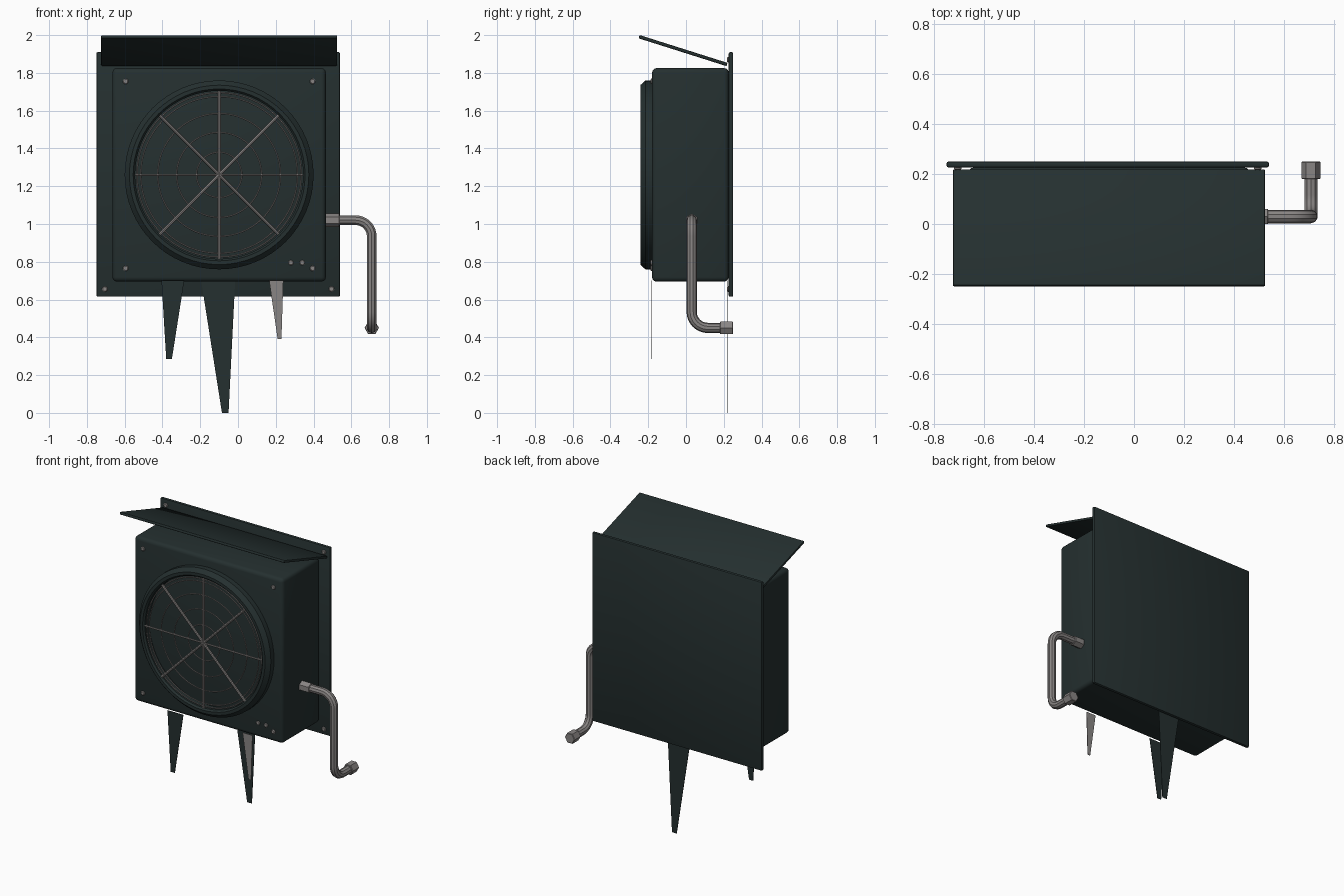
import bpy, bmesh
from math import pi, sin, cos, atan2, radians
from mathutils import Vector, Matrix

if "Cube" in bpy.data.objects:
    bpy.data.objects.remove(bpy.data.objects["Cube"], do_unlink=True)


def material(name, rgb):
    m = bpy.data.materials.new(name)
    m.use_nodes = True
    m.diffuse_color = (*rgb, 1)
    m.node_tree.nodes["Principled BSDF"].inputs["Base Color"].default_value = (*rgb, 1)
    return m


DARK = material("dark slate", (0.018, 0.029, 0.029))
STEEL = material("grey steel", (0.25, 0.235, 0.23))
CX, CZ = -0.1, 1.26          # axis of the fan opening


def finish(obj, name, mat, smooth=True):
    obj.name = name
    obj.data.materials.clear()
    obj.data.materials.append(mat)
    if smooth:
        bpy.ops.object.select_all(action="DESELECT")
        obj.select_set(True)
        bpy.context.view_layer.objects.active = obj
        bpy.ops.object.shade_smooth_by_angle(angle=radians(35))
    return obj


def from_bmesh(bm, name, mat, smooth=True):
    bmesh.ops.recalc_face_normals(bm, faces=bm.faces)
    mesh = bpy.data.meshes.new(name)
    bm.to_mesh(mesh)
    bm.free()
    obj = bpy.data.objects.new(name, mesh)
    bpy.context.collection.objects.link(obj)
    return finish(obj, name, mat, smooth)


def box(name, center, size, bevel, mat, segments=3, tilt=0):
    bm = bmesh.new()
    bmesh.ops.create_cube(bm, size=1, matrix=Matrix.Diagonal((*size, 1)))
    bmesh.ops.bevel(bm, geom=bm.edges[:], offset=bevel, segments=segments,
                    profile=0.5, affect="EDGES")
    obj = from_bmesh(bm, name, mat)
    obj.location = center
    obj.rotation_euler.x = tilt
    return obj


def rod(name, a, b, radius, mat, sides=12, bevel=0, spin=0):
    a, b = Vector(a), Vector(b)
    bm = bmesh.new()
    bmesh.ops.create_cone(bm, cap_ends=True, segments=sides, radius1=radius,
                          radius2=radius, depth=(b - a).length,
                          matrix=Matrix.Rotation(spin, 4, "Z"))
    if bevel:
        caps = [e for e in bm.edges if abs(e.verts[0].co.z - e.verts[1].co.z) < 1e-4]
        bmesh.ops.bevel(bm, geom=caps, offset=bevel, segments=1, affect="EDGES")
    obj = from_bmesh(bm, name, mat)
    obj.rotation_mode = "QUATERNION"
    obj.rotation_quaternion = (b - a).to_track_quat("Z", "Y")
    obj.location = (a + b) / 2
    return obj


def spike(name, y, top, bottom, z0, z1, mat):
    bm = bmesh.new()
    for dy in (-0.0015, 0.0015):
        bm.faces.new([bm.verts.new((x, y + dy, z)) for x, z in
                      ((top[0], z1), (top[1], z1), (bottom[1], z0), (bottom[0], z0))])
    bmesh.ops.bridge_loops(bm, edges=bm.edges[:])
    return from_bmesh(bm, name, mat, smooth=False)


# Housing, mounting plate and sloping rain hood
box("housing", (CX, 0.023, CZ), (1.13, 0.406, 1.13), 0.024, DARK)
box("back_plate", (-0.105, 0.238, 1.2625), (1.29, 0.024, 1.295), 0.008, DARK, 2)
low, high = Vector((0, 0.212, 1.846)), Vector((0, -0.243, 1.99))
run = low - high
box("rain_hood", (CX, (low.y + high.y) / 2, (low.z + high.z) / 2),
    (1.25, run.length + 0.012, 0.018), 0.006, DARK, 2, atan2(run.z, run.y))

# Chamfered collar around the fan opening
bm = bmesh.new()
profile = [(0.5, -0.17), (0.5, -0.215), (0.475, -0.242), (0.455, -0.242),
           (0.445, -0.23), (0.445, -0.17)]
ring = [bm.verts.new((r, y, 0)) for r, y in profile]
edges = [bm.edges.new((ring[i], ring[i - 1])) for i in range(len(ring))]
bmesh.ops.spin(bm, geom=ring + edges, cent=(0, 0, 0), axis=(0, 1, 0),
               angle=2 * pi, steps=64, use_merge=True)
bmesh.ops.remove_doubles(bm, verts=bm.verts, dist=1e-4)
from_bmesh(bm, "fan_collar", DARK).location = (CX, 0, CZ)

# Wire guard: concentric wires and crossing bars
for i, r in enumerate((0.12, 0.225, 0.325, 0.415, 0.435)):
    bpy.ops.mesh.primitive_torus_add(location=(CX, -0.225, CZ), rotation=(pi / 2, 0, 0),
                                     major_radius=r, minor_radius=0.004,
                                     major_segments=64, minor_segments=6)
    finish(bpy.context.object, f"guard_wire_{i + 1}", STEEL)
for i in range(4):
    d = Vector((cos(i * pi / 4), 0, sin(i * pi / 4))) * 0.445
    c = Vector((CX, -0.23, CZ))
    rod(f"guard_bar_{i + 1}", c - d, c + d, 0.006 if i == 0 else 0.009, STEEL, 8)

# Screws on the housing and plate, and two indicator studs
for sx in (-1, 1):
    for sz in (-1, 1):
        tag = f"{'left' if sx > 0 else 'right'}_{'top' if sz > 0 else 'bottom'}"
        x, z = CX + sx * 0.495, CZ + sz * 0.495
        rod(f"housing_screw_{tag}", (x, -0.17, z), (x, -0.187, z), 0.015, STEEL, 12, 0.004)
        x, z = -0.105 + sx * 0.6, 1.2625 + sz * 0.607
        rod(f"plate_screw_{tag}", (x, 0.23, z), (x, 0.217, z), 0.015, STEEL, 12, 0.004)
for i, x in enumerate((0.28, 0.34)):
    rod(f"indicator_stud_{i + 1}", (x, -0.17, 0.795), (x, -0.187, 0.795), 0.014, STEEL, 12, 0.003)

# Flat tapered ground spikes
spike("front_right_spike", -0.185, (-0.405, -0.285), (-0.38, -0.35), 0.285, 0.7, DARK)
spike("front_left_spike", -0.185, (0.165, 0.24), (0.21, 0.23), 0.39, 0.7, STEEL)
spike("rear_spike", 0.222, (-0.195, -0.015), (-0.085, -0.05), 0, 0.7, DARK)

# Bent pipe with filleted corners
path = [Vector(p) for p in ((0.46, 0.03, 1.02), (0.708, 0.03, 1.02),
                            (0.708, 0.03, 0.45), (0.708, 0.2, 0.45))]
points, bend = [path[0]], 0.085
for p, c, n in zip(path, path[1:], path[2:]):
    a, b = (c - p).normalized() * bend, (n - c).normalized() * bend
    for k in range(9):
        t = k * pi / 16
        points.append(c - a + b - b * cos(t) + a * sin(t))
points.append(path[-1])
curve = bpy.data.curves.new("pipe", "CURVE")
curve.dimensions = "3D"
curve.bevel_depth = 0.027
curve.bevel_resolution = 3
curve.use_fill_caps = True
spline = curve.splines.new("POLY")
spline.points.add(len(points) - 1)
for sp, co in zip(spline.points, points):
    sp.co = (*co, 1)
pipe = bpy.data.objects.new("pipe", curve)
bpy.context.collection.objects.link(pipe)
bpy.ops.object.select_all(action="DESELECT")
pipe.select_set(True)
bpy.context.view_layer.objects.active = pipe
bpy.ops.object.convert(target="MESH")
finish(bpy.context.object, "pipe", STEEL)

# Hexagonal pipe nuts
rod("wall_nut", (0.46, 0.03, 1.02), (0.537, 0.03, 1.02), 0.035, STEEL, 6, 0.003)
rod("end_nut", (0.708, 0.18, 0.45), (0.708, 0.25, 0.45), 0.038, STEEL, 6, 0.003, pi / 6)
